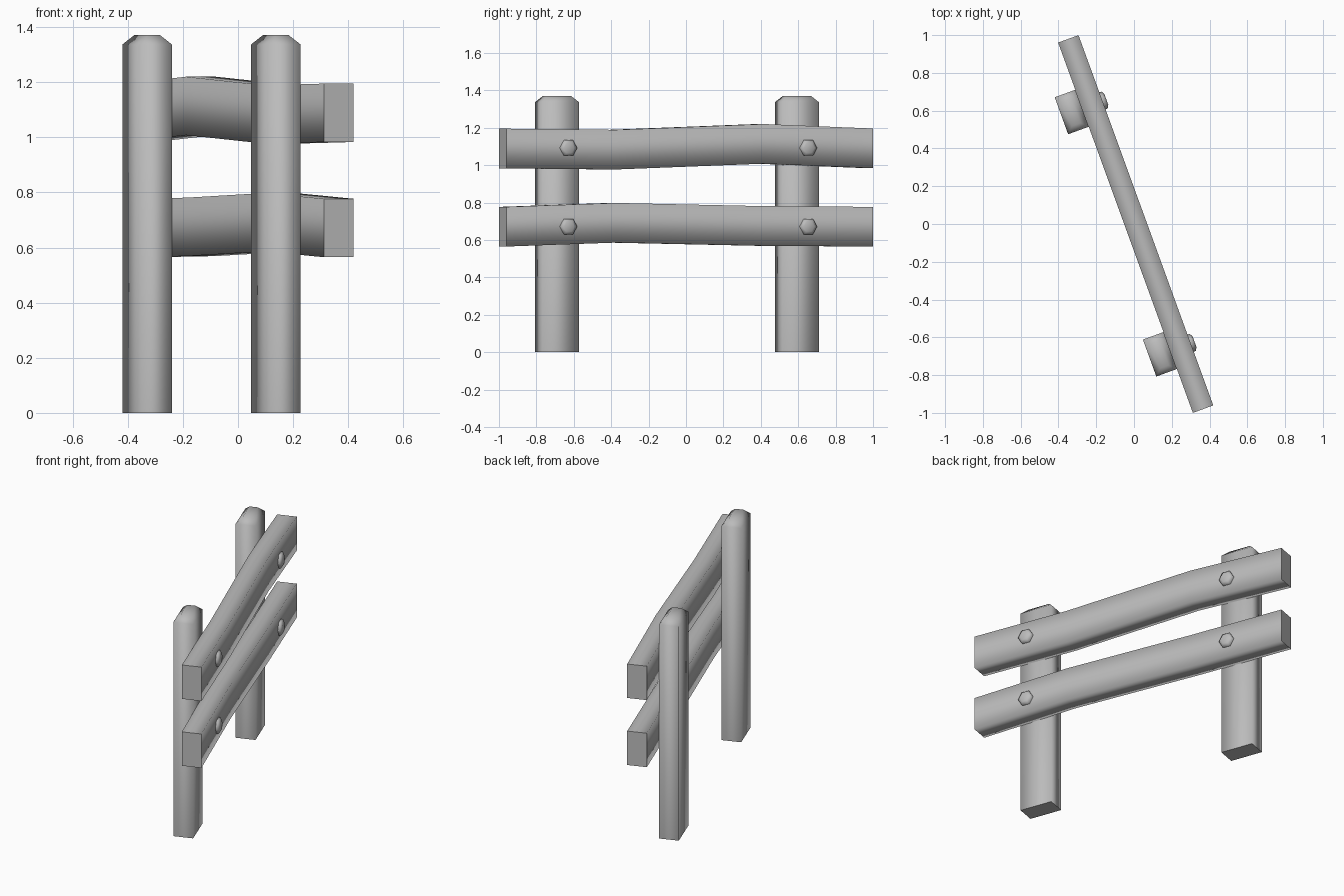
import bpy, bmesh, math
from mathutils import Matrix, Vector

cube = bpy.data.objects.get("Cube")
if cube:
    bpy.data.objects.remove(cube)

grey = bpy.data.materials.new("plain grey")
grey.use_nodes = True
COLOUR = (0.5, 0.5, 0.5, 1)
grey.diffuse_color = COLOUR
grey.node_tree.nodes["Principled BSDF"].inputs["Base Color"].default_value = COLOUR

# The fence is laid out along local y, then turned as a whole
TURN = Matrix.Translation((0.009, 0, 0)) @ Matrix.Rotation(math.radians(20), 4, 'Z')
RAIL_T, RAIL_H = 0.115, 0.212
POST_T, POST_W = 0.116, 0.208
POSTS = {"front": -0.692, "back": 0.673}


def loft(name, rings, sharp_ends):
    """Skin a list of rings, smooth along the sides, with crisp capped ends."""
    bm = bmesh.new()
    loops = [[bm.verts.new(TURN @ Vector(p)) for p in ring] for ring in rings]
    n = len(rings[0])
    for a, b in zip(loops, loops[1:]):
        for i in range(n):
            j = (i + 1) % n
            bm.faces.new((a[i], a[j], b[j], b[i]))
    caps = [bm.faces.new(loops[0]), bm.faces.new(loops[-1])]
    bmesh.ops.recalc_face_normals(bm, faces=bm.faces)
    for f in bm.faces:
        f.smooth = True
    for cap, sharp in zip(caps, sharp_ends):
        for e in cap.edges:
            e.smooth = not sharp
    mesh = bpy.data.meshes.new(name)
    bm.to_mesh(mesh)
    bm.free()
    mesh.materials.append(grey)
    obj = bpy.data.objects.new(name, mesh)
    bpy.context.collection.objects.link(obj)


def rect(hx, hy):
    return [(-hx, -hy), (hx, -hy), (hx, hy), (-hx, hy)]


# Posts behind the rails, with chamfered tops
for side, y in POSTS.items():
    x = -(RAIL_T + POST_T) / 2
    rings = [[(x + dx, y + dy, z) for dx, dy in rect(POST_T / 2 - inset, POST_W / 2 - inset)]
             for z, inset in ((0, 0), (1.337, 0), (1.371, 0.034))]
    loft(side + "_post", rings, (True, False))

# Gently bent rails: (position along the rail, centre height)
RAILS = {
    "upper": ((-1.043, 1.089), (-0.42, 1.083), (0.42, 1.114), (1.043, 1.09)),
    "lower": ((-1.043, 0.671), (-0.42, 0.692), (0.42, 0.675), (1.043, 0.671)),
}
for level, path in RAILS.items():
    rings = [[(dx, y, z + dz) for dx, dz in rect(RAIL_T / 2, RAIL_H / 2)] for y, z in path]
    loft(level + "_rail", rings, (True, True))

# Hexagonal bolt heads where rails meet posts
for level, z in (("upper", 1.092), ("lower", 0.672)):
    for side, y in POSTS.items():
        rings = [[(RAIL_T / 2 + out, y + r * math.cos(k * math.pi / 3),
                   z + r * math.sin(k * math.pi / 3)) for k in range(6)]
                 for out, r in ((-0.01, 0.048), (0.012, 0.048), (0.022, 0.03))]
        loft(f"{level}_{side}_bolt", rings, (True, False))
